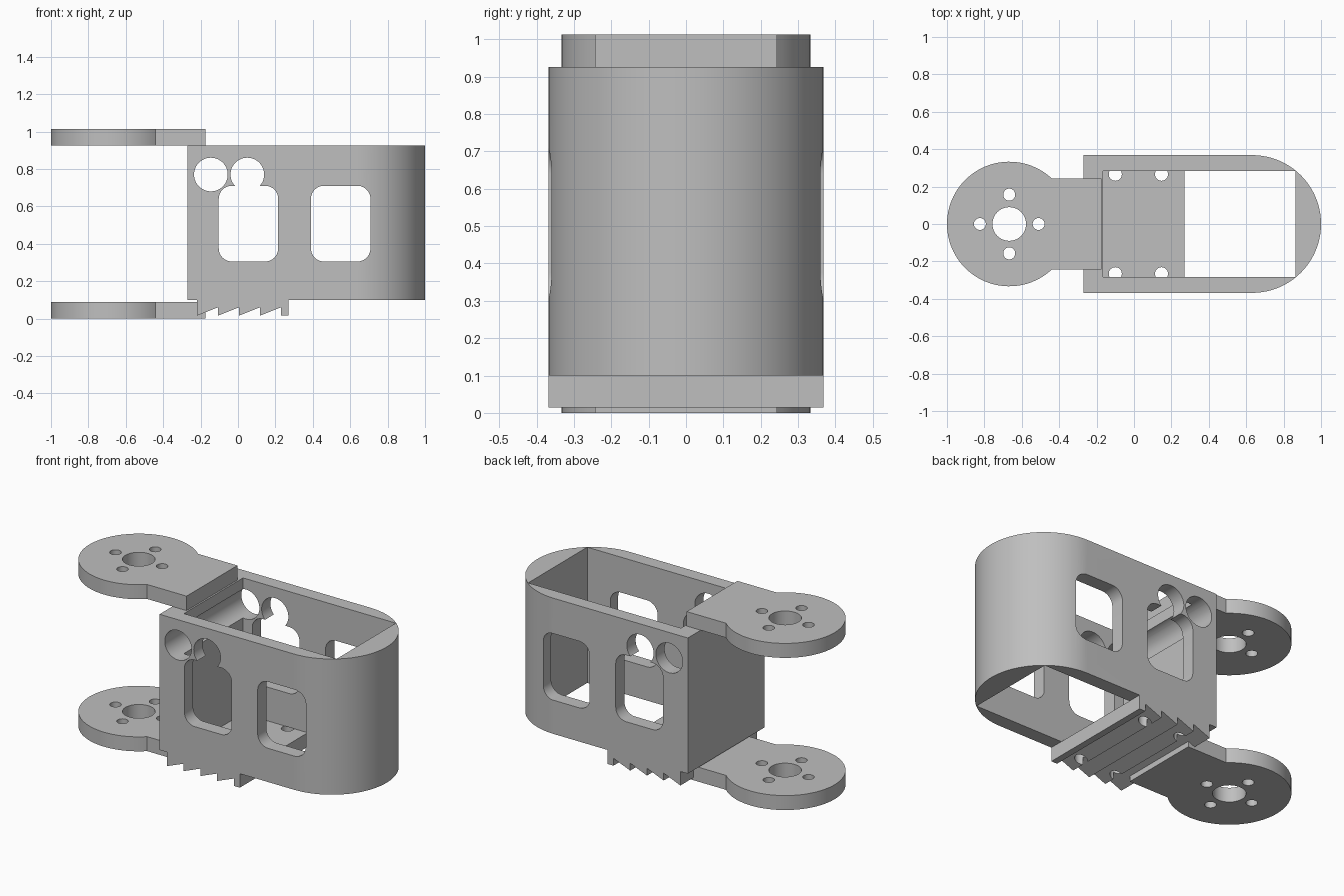
import bpy, bmesh
from math import sin, cos, pi, radians, sqrt, asin

cube = bpy.data.objects.get("Cube")
if cube:
    bpy.data.objects.remove(cube, do_unlink=True)

grey = bpy.data.materials.new("plain_grey")
grey.use_nodes = True
grey.diffuse_color = (0.52, 0.52, 0.52, 1)
grey.node_tree.nodes["Principled BSDF"].inputs["Base Color"].default_value = grey.diffuse_color


def arc(cx, cy, r, start, end, n):
    return [(cx + r * cos(start + (end - start) * i / n),
             cy + r * sin(start + (end - start) * i / n)) for i in range(n + 1)]


def circle(cx, cy, r, n=48):
    return arc(cx, cy, r, 0, 2 * pi, n)[:-1]


def rect(x0, x1, y0, y1):
    return [(x0, y0), (x1, y0), (x1, y1), (x0, y1)]


def rounded_rect(x0, x1, y0, y1, r):
    pts = []
    corners = [(x1 - r, y1 - r), (x0 + r, y1 - r), (x0 + r, y0 + r), (x1 - r, y0 + r)]
    for k, (cx, cy) in enumerate(corners):
        pts += arc(cx, cy, r, k * pi / 2, (k + 1) * pi / 2, 10)
    return pts


def prism(name, pts, lo, hi, axis="z"):
    """Extrude a closed profile along z, or an x-z profile along y."""
    bm = bmesh.new()
    rings = []
    for h in (lo, hi):
        rings.append([bm.verts.new((a, b, h) if axis == "z" else (a, h, b)) for a, b in pts])
    low, high = rings
    n = len(pts)
    bm.faces.new(low)
    bm.faces.new(high)
    for i in range(n):
        j = (i + 1) % n
        bm.faces.new((low[i], low[j], high[j], high[i]))
    bmesh.ops.recalc_face_normals(bm, faces=bm.faces)
    mesh = bpy.data.meshes.new(name)
    bm.to_mesh(mesh)
    bm.free()
    mesh.materials.append(grey)
    ob = bpy.data.objects.new(name, mesh)
    bpy.context.collection.objects.link(ob)
    return ob


def select_only(ob):
    bpy.ops.object.select_all(action="DESELECT")
    ob.select_set(True)
    bpy.context.view_layer.objects.active = ob


def cut(ob, pts, lo, hi, axis="z"):
    cutter = prism("cutter", pts, lo, hi, axis)
    cutter.hide_render = True
    mod = ob.modifiers.new("cut", "BOOLEAN")
    mod.operation = "DIFFERENCE"
    mod.solver = "EXACT"
    mod.object = cutter
    select_only(ob)
    bpy.ops.object.modifier_apply(modifier=mod.name)
    bpy.data.objects.remove(cutter, do_unlink=True)


def finish(ob):
    select_only(ob)
    bpy.ops.object.shade_smooth_by_angle(angle=radians(30))


# Housing: round-ended tube with a rectangular cavity
W = 0.368
housing = prism("housing", [(-0.27, W), (-0.27, -W)] + arc(1 - W, 0, W, -pi / 2, pi / 2, 64), 0.1, 0.925)
cut(housing, rect(-0.165, 0.863, -0.284, 0.284), 0, 1.1)

# Side windows and cable holes through both walls
for x0, x1 in ((-0.103, 0.215), (0.39, 0.708)):
    cut(housing, rounded_rect(x0, x1, 0.305, 0.71, 0.07), -1, 1, "y")
for x in (-0.145, 0.05):
    cut(housing, circle(x, 0.77, 0.09), -1, 1, "y")
finish(housing)

# Floor with sawtooth underside and four small holes
teeth = [(-0.22, 0.1)]
for i in range(4):
    x = -0.22 + 0.1125 * i
    teeth += [(x, 0.015), (x + 0.1125, 0.06)]
teeth += [(0.23, 0.015), (0.27, 0.015), (0.27, 0.1)]
floor = prism("toothed_floor", teeth, -W, W, "y")
for x in (-0.1, 0.147):
    for y in (-0.266, 0.266):
        cut(floor, circle(x, y, 0.035, 32), -0.1, 0.2)
finish(floor)

# Pivot arms: disc with a square tongue, hub hole and four screw holes
CX, R, TONGUE = -0.667, 0.333, 0.244
a = asin(TONGUE / R)
outline = [(-0.175, -TONGUE), (-0.175, TONGUE)] + arc(CX, 0, R, a, 2 * pi - a, 72)
for name, z in (("lower_arm", 0), ("upper_arm", 0.925)):
    arm = prism(name, outline, z, z + 0.088)
    cut(arm, circle(CX, 0, 0.09), z - 0.1, z + 0.2)
    for k in range(4):
        t = k * pi / 2
        cut(arm, circle(CX + 0.157 * cos(t), 0.157 * sin(t), 0.032, 32), z - 0.1, z + 0.2)
    finish(arm)
